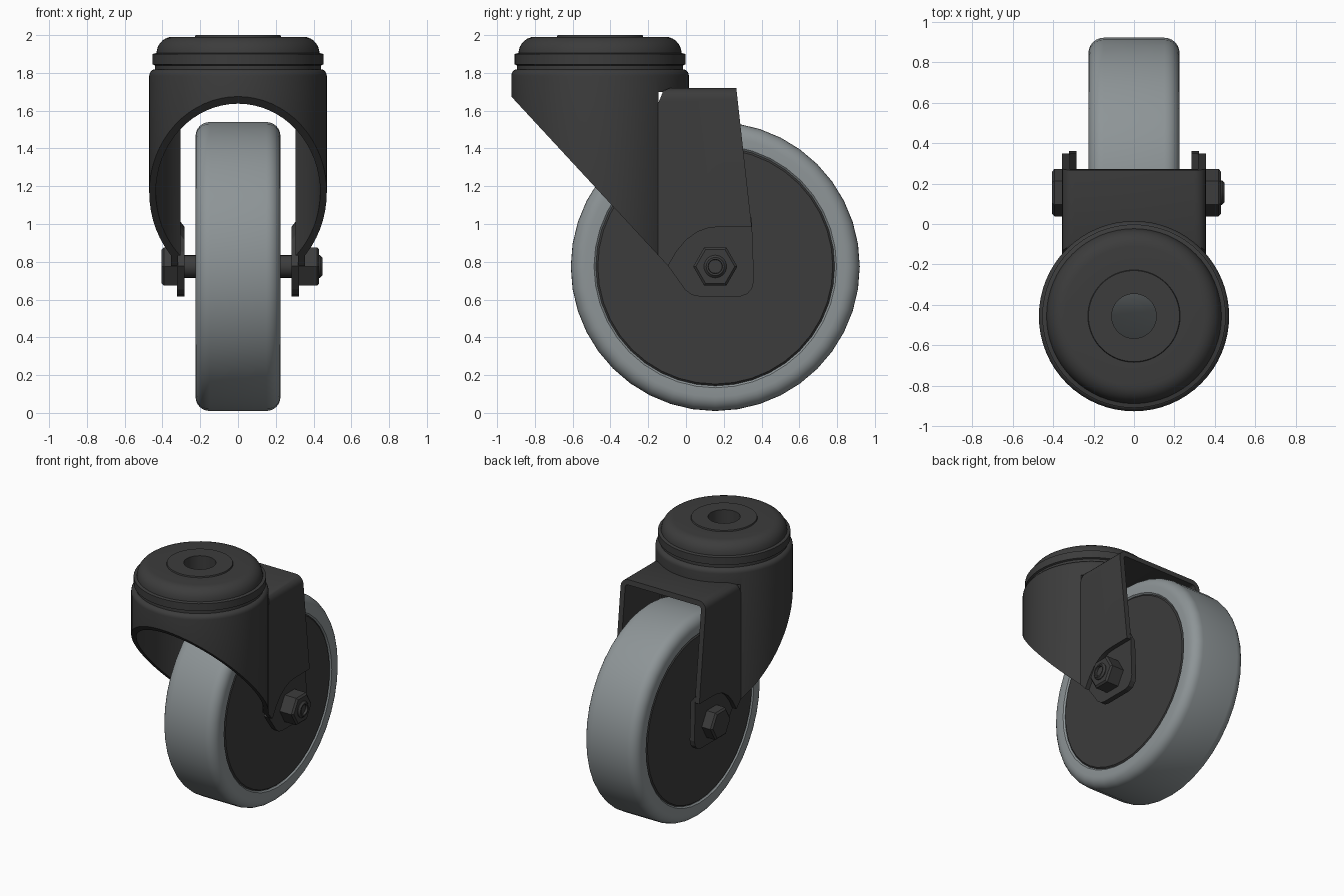
import bpy, bmesh
from math import sin, cos, pi, radians
from mathutils import Vector

if "Cube" in bpy.data.objects:
    bpy.data.objects.remove(bpy.data.objects["Cube"])

AXLE_Y, AXLE_Z = 0.155, 0.775      # wheel centre
SWIVEL_Y = -0.455                  # swivel centre


def material(name, rgb):
    m = bpy.data.materials.new(name)
    m.diffuse_color = (*rgb, 1)
    m.use_nodes = True
    m.node_tree.nodes["Principled BSDF"].inputs["Base Color"].default_value = m.diffuse_color
    return m


DARK = material("dark_steel", (0.045, 0.045, 0.045))
RUBBER = material("grey_rubber", (0.27, 0.30, 0.31))


def make(name, verts, faces, mat=DARK):
    me = bpy.data.meshes.new(name)
    me.from_pydata(verts, [], faces)
    bm = bmesh.new()
    bm.from_mesh(me)
    bmesh.ops.recalc_face_normals(bm, faces=bm.faces)
    bm.to_mesh(me)
    bm.free()
    me.materials.append(mat)
    ob = bpy.data.objects.new(name, me)
    bpy.context.collection.objects.link(ob)
    return ob


def smooth(ob, angle=32):
    bpy.ops.object.select_all(action='DESELECT')
    ob.select_set(True)
    bpy.context.view_layer.objects.active = ob
    bpy.ops.object.shade_smooth_by_angle(angle=radians(angle))
    return ob


def rings(name, loops, closed, mat=DARK):
    """Skin equal-length point loops; close the stack or cap its ends."""
    n, k = len(loops[0]), len(loops)
    faces = [(i * n + j, i * n + (j + 1) % n, (i + 1) % k * n + (j + 1) % n, (i + 1) % k * n + j)
             for i in range(k if closed else k - 1) for j in range(n)]
    if not closed:
        faces += [tuple(range(n)), tuple(range((k - 1) * n, k * n))]
    return make(name, [p for l in loops for p in l], faces, mat)


def lathe_z(name, profile, seg=64, closed=True):
    return rings(name, [[(r * cos(2 * pi * j / seg), SWIVEL_Y + r * sin(2 * pi * j / seg), z)
                         for j in range(seg)] for r, z in profile], closed)


def lathe_x(name, profile, seg=40, closed=False, mat=DARK):
    return rings(name, [[(x, AXLE_Y + r * cos(2 * pi * j / seg), AXLE_Z + r * sin(2 * pi * j / seg))
                         for j in range(seg)] for x, r in profile], closed, mat)


def prism_x(name, outline, x0, x1):
    return rings(name, [[(x, y, z) for y, z in outline] for x in (x0, x1)], False)


def arc(cx, cy, r, a0, a1, n=6):
    return [(cx + r * cos(radians(a0 + (a1 - a0) * i / n)),
             cy + r * sin(radians(a0 + (a1 - a0) * i / n))) for i in range(n + 1)]


def boolean(ob, cutter, op):
    mod = ob.modifiers.new("cut", 'BOOLEAN')
    mod.operation, mod.solver, mod.object = op, 'EXACT', cutter
    bpy.context.view_layer.update()
    me = bpy.data.meshes.new_from_object(ob.evaluated_get(bpy.context.evaluated_depsgraph_get()))
    ob.modifiers.clear()
    ob.data = me
    bpy.data.objects.remove(cutter)


# Tyre with rounded shoulders
half = [(0.215, 0.632), (0.225, 0.642)] + [(x, r) for x, r in arc(0.15, 0.69, 0.075, 0, 90)]
smooth(lathe_x("tyre", half + [(-x, r) for x, r in reversed(half)], 40, True, RUBBER))

# Wheel disc
smooth(lathe_x("wheel_disc", [(-0.222, 0.622), (-0.21, 0.634), (0.21, 0.634), (0.222, 0.622)]), 25)

# Swivel housing: hollow cup, cut off diagonally and open at the back
cup = [(0.47, 0.65)] + arc(0.435, 1.785, 0.035, 0, 90, 5) + \
      [(0.11, 1.82), (0.11, 1.74), (0.435, 1.74), (0.435, 0.65)]
housing = lathe_z("swivel_housing", cup)
boolean(housing, prism_x("housing_cutter", [
    (-1.2, 1.972), (-0.145, 0.832), (-0.145, 1.70), (0.3, 1.70), (0.3, 0.3), (-1.2, 0.3)], -1, 1),
    'DIFFERENCE')
smooth(housing)

# Bearing cap: groove, ring, dome and raised centre with a through hole
cap = [(0.11, 1.80), (0.44, 1.80), (0.44, 1.84), (0.453, 1.845), (0.453, 1.90), (0.432, 1.905)]
cap += arc(0.345, 1.905, 0.086, 8, 90) + [(0.228, 1.991), (0.225, 2.0), (0.11, 2.0)]
smooth(lathe_z("bearing_cap", cap))

# Fork: bent sheet U, trimmed to its side profile
outer = [(0.355, 0.6)] + arc(0.295, 1.66, 0.06, 0, 90)
inner = [(0.317, 0.6)] + arc(0.295, 1.66, 0.022, 0, 90)
section = outer + [(-x, z) for x, z in reversed(outer)]
section += [(-x, z) for x, z in inner] + list(reversed(inner))
fork = rings("fork", [[(x, y, z) for x, z in section] for y in (-0.3, 0.5)], False)
shoulder = [(-0.095, 0.778), (-0.05, 0.855), (0.0, 0.915), (0.06, 0.958), (0.12, 0.98), (0.18, 0.985)]
boolean(fork, prism_x("fork_trim", [(-0.147, 1.64), (-0.147, 0.834)] + shoulder +
                      [(0.348, 0.985), (0.262, 1.76), (-0.085, 1.76), (-0.085, 1.72), (-0.12, 1.705)],
                      -1, 1), 'INTERSECT')
smooth(fork)

# Axle lugs, stepped inward from the fork plates
lug = shoulder + [(0.348, 0.985), (0.36, 0.70), (0.35, 0.66), (0.325, 0.63), (0.29, 0.617),
                  (0.07, 0.617), (0.03, 0.625), (-0.005, 0.652)]
for side, s in (("right", 1), ("left", -1)):
    top = [(y, z + (0.05 if z > 0.9 else 0)) for y, z in lug]
    rings(side + "_axle_lug", [[(s * x, y, z) for y, z in o]
                               for x, o in ((0.283, lug), (0.322, top))], False)

# Axle, with threaded end standing out of the nut
smooth(lathe_x("axle", [(-0.35, 0.06), (0.435, 0.06), (0.447, 0.048), (0.447, 0.038), (0.43, 0.036)], 24))

# Bolt head and nut
for name, s, end in (("axle_nut", 1, 0.43), ("bolt_head", -1, 0.405)):
    lathe_x(name, [(s * 0.318, 0.117), (s * (end - 0.012), 0.117), (s * end, 0.103)], 6)
